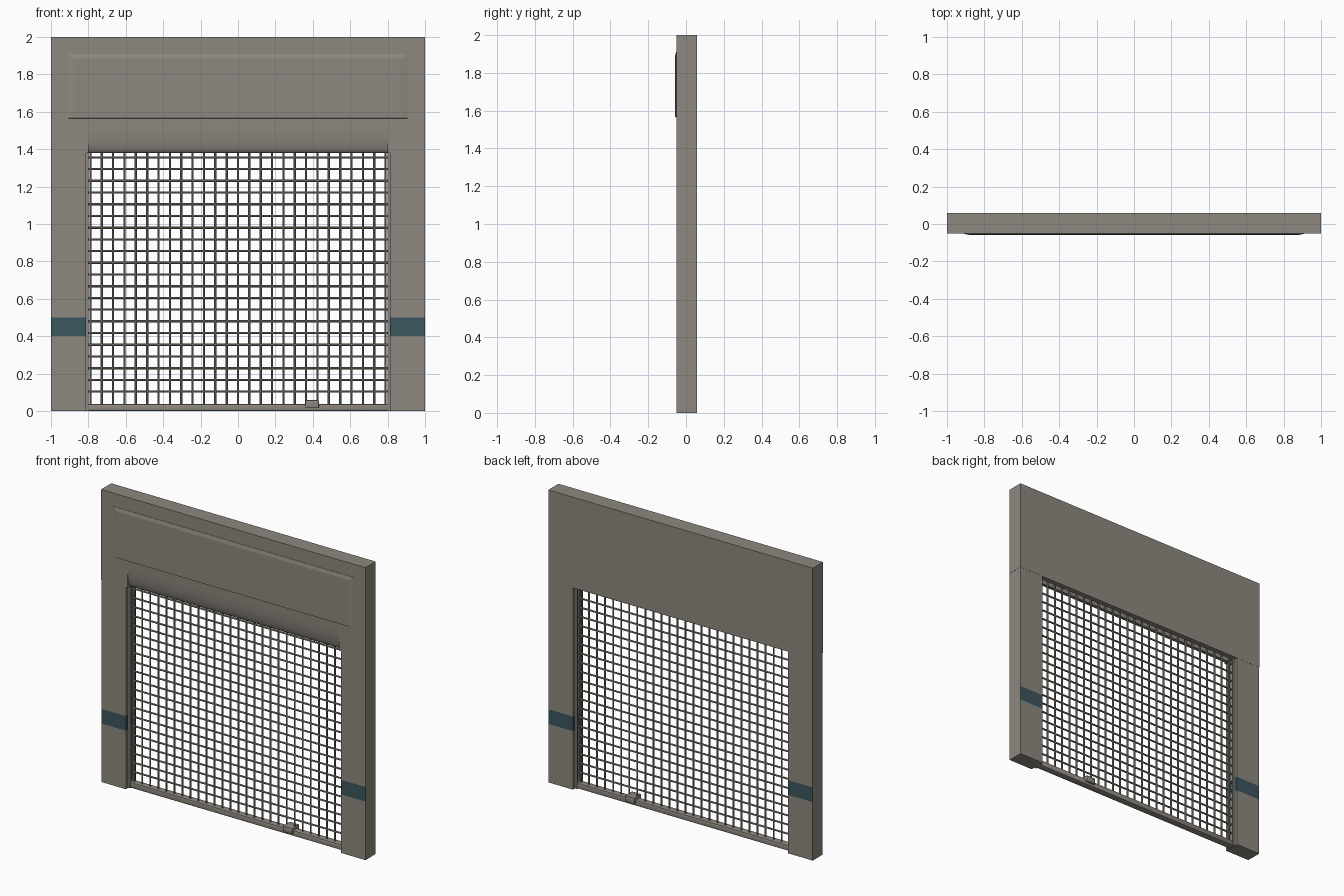
import bpy, bmesh, math
from mathutils import Vector

cube = bpy.data.objects.get("Cube")
if cube:
    bpy.data.objects.remove(cube, do_unlink=True)


def material(name, rgb):
    m = bpy.data.materials.new(name)
    m.use_nodes = True
    m.diffuse_color = (*rgb, 1)
    bsdf = m.node_tree.nodes["Principled BSDF"]
    bsdf.inputs["Base Color"].default_value = (*rgb, 1)
    bsdf.inputs["Roughness"].default_value = 0.7
    return m


METAL = material("warm grey metal", (0.27, 0.25, 0.215))
TEAL = material("dark teal", (0.045, 0.095, 0.112))


def finish(name, bm, mats=(METAL,), smooth=False):
    bmesh.ops.recalc_face_normals(bm, faces=bm.faces)
    me = bpy.data.meshes.new(name)
    bm.to_mesh(me)
    bm.free()
    for m in mats:
        me.materials.append(m)
    ob = bpy.data.objects.new(name, me)
    bpy.context.collection.objects.link(ob)
    if smooth:
        bpy.ops.object.select_all(action='DESELECT')
        ob.select_set(True)
        bpy.context.view_layer.objects.active = ob
        bpy.ops.object.shade_smooth_by_angle(angle=math.radians(35))
    return ob


def add_box(bm, lo, hi):
    lo, hi = Vector(lo), Vector(hi)
    verts = bmesh.ops.create_cube(bm, size=1)["verts"]
    for v in verts:
        v.co = (lo + hi) / 2 + v.co * (hi - lo)


def box(name, lo, hi, bevel=0):
    bm = bmesh.new()
    add_box(bm, lo, hi)
    if bevel:
        bmesh.ops.bevel(bm, geom=bm.edges[:], offset=bevel, segments=2,
                        profile=0.5, affect='EDGES')
    return finish(name, bm, smooth=bevel > 0)


def extrude_x(name, profile, x0, x1):
    """Extrude a closed (y, z) profile along x."""
    bm = bmesh.new()
    face = bm.faces.new([bm.verts.new((x0, y, z)) for y, z in profile])
    out = bmesh.ops.extrude_face_region(bm, geom=[face])["geom"]
    for v in out:
        if isinstance(v, bmesh.types.BMVert):
            v.co.x = x1
    return finish(name, bm, smooth=True)


FRONT, BACK = -0.051, 0.059
TOP, LINTEL = 2.0, 1.38
OPEN, POST = 0.80, 0.814
MESH_Y = 0.006

# Header: solid ends, and a middle with a curved lower lip and curtain slot
steps = 8
lip = [(FRONT + 0.032 * (1 - math.cos(t)), 1.53 - 0.15 * math.sin(t))
       for t in (i / steps * math.pi / 2 for i in range(steps + 1))]
slot = [(-0.012, LINTEL), (-0.012, 1.5), (0.024, 1.5), (0.024, LINTEL)]
extrude_x("header_middle",
          [(BACK, TOP), (FRONT, TOP)] + lip + slot + [(BACK, LINTEL)],
          -OPEN, OPEN)
for side, label in ((1, "left"), (-1, "right")):
    xs = sorted((side * OPEN, side))
    box(label + "_header_end", (xs[0], FRONT, LINTEL), (xs[1], BACK, TOP))

# Raised header panel with sloped top and sides
bm = bmesh.new()
outer = [(-0.91, 1.565), (0.91, 1.565), (0.91, 1.91), (-0.91, 1.91)]
inner = [(-0.875, 1.568), (0.875, 1.568), (0.875, 1.885), (-0.875, 1.885)]
base = [bm.verts.new((x, FRONT, z)) for x, z in outer]
rim = [bm.verts.new((x, FRONT - 0.002, z)) for x, z in outer]
face = [bm.verts.new((x, -0.059, z)) for x, z in inner]
for i in range(4):
    j = (i + 1) % 4
    bm.faces.new((base[i], base[j], rim[j], rim[i]))
    bm.faces.new((rim[i], rim[j], face[j], face[i]))
bm.faces.new(face)
bm.faces.new(base[::-1])
finish("header_panel", bm)

for side, label in ((1, "left"), (-1, "right")):
    # Post with a teal band on every face but the outer one
    bm = bmesh.new()
    xs = sorted((side * POST, side * 0.999))
    add_box(bm, (xs[0], FRONT + 0.001, 0), (xs[1], BACK - 0.001, LINTEL))
    for z in (0.4, 0.5):
        bmesh.ops.bisect_plane(bm, geom=bm.verts[:] + bm.edges[:] + bm.faces[:],
                               plane_co=(0, 0, z), plane_no=(0, 0, 1))
    bm.normal_update()
    for f in bm.faces:
        if 0.4 < f.calc_center_median().z < 0.5 and f.normal.x * side < 0.5:
            f.material_index = 1
    finish(label + "_post", bm, (METAL, TEAL))

    # Guide channel: two flanges either side of the mesh
    bm = bmesh.new()
    xs = sorted((side * OPEN, side * POST))
    for y0, y1 in ((-0.024, -0.010), (0.022, 0.036)):
        add_box(bm, (xs[0], y0, 0), (xs[1], y1, LINTEL))
    finish(label + "_guide_rail", bm)

# Mesh curtain
bm = bmesh.new()


def rod(a, b, radius=0.006):
    a, b = Vector(a), Vector(b)
    d = b - a
    mat = d.to_track_quat('Z', 'Y').to_matrix().to_4x4()
    mat.translation = (a + b) / 2
    bmesh.ops.create_cone(bm, cap_ends=True, segments=8, radius1=radius,
                          radius2=radius, depth=d.length, matrix=mat)


for i in range(-13, 14):
    x = i * 0.0607
    rod((x, MESH_Y, 0.03), (x, MESH_Y, 1.42))
for k in range(22):
    z = 0.104 + k * 0.0626
    rod((-POST, MESH_Y, z), (POST, MESH_Y, z))
finish("mesh_curtain", bm, smooth=True)

# Bottom bar and lock
box("bottom_bar", (-POST, -0.018, 0), (POST, 0.030, 0.038), 0.006)
box("lock_block", (0.36, -0.032, 0.016), (0.432, 0.044, 0.058), 0.004)
